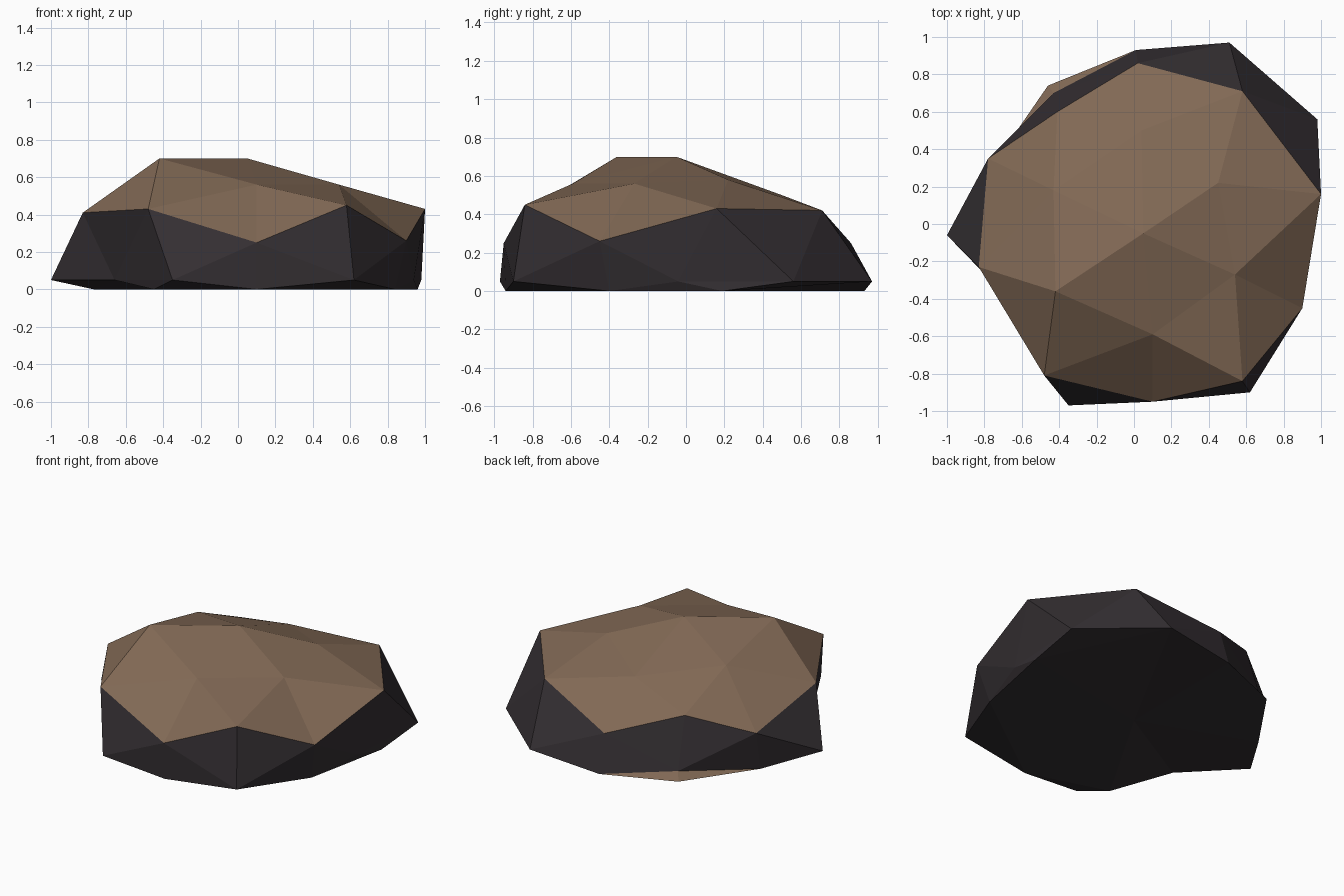
import bpy, bmesh
from mathutils import Vector

if "Cube" in bpy.data.objects:
    bpy.data.objects.remove(bpy.data.objects["Cube"])

# Rock corners, grouped by level: crown, shoulder, foot
CROWN = [(.05, -.05, .70), (-.42, -.36, .70), (.10, -.59, .56), (.54, -.27, .56),
         (.45, .22, .58), (.04, .50, .50), (-.43, .18, .58)]
SHOULDER = [(-.48, -.81, .43), (.10, -.95, .25), (.58, -.84, .45), (.90, -.45, .26),
            (1.0, .16, .43), (.58, .71, .42), (.02, .86, .25), (-.41, .60, .39),
            (-.78, .35, .27), (-.83, -.23, .41)]
FOOT = [(-1, -.06, .05), (-.66, -.41, .05), (-.45, -.77, 0), (-.35, -.97, .05),
        (.10, -.94, 0), (.62, -.90, .05), (.84, -.40, 0), (.94, -.04, .05),
        (.96, .19, 0), (.98, .56, .05), (.51, .97, .05), (.01, .93, 0),
        (-.46, .74, 0), (-.43, .70, .05), (-.77, .29, 0), (0, 0, 0)]
corners = [Vector(p) for p in CROWN + SHOULDER + FOOT]
core = Vector((0, 0, .25))


def on_sphere(p):
    d = p - core
    return Vector((d.x, d.y, d.z * 2.5)).normalized()


def material(name, rgb):
    m = bpy.data.materials.new(name)
    m.diffuse_color = (*rgb, 1)
    m.use_nodes = True
    m.node_tree.nodes["Principled BSDF"].inputs["Base Color"].default_value = m.diffuse_color
    return m


# Facets: hull the corners on a sphere, then move them to their real places
bm = bmesh.new()
home = {bm.verts.new(on_sphere(p)): p for p in corners}
bmesh.ops.convex_hull(bm, input=bm.verts[:])
for v, p in home.items():
    v.co = p
bmesh.ops.recalc_face_normals(bm, faces=bm.faces[:])
bm.normal_update()

# Earth on the facets that point up, dark stone elsewhere
for f in bm.faces:
    f.material_index = 1 if f.normal.z > .66 else 0

mesh = bpy.data.meshes.new("rock")
bm.to_mesh(mesh)
bm.free()
mesh.materials.append(material("dark_stone", (.034, .028, .032)))
mesh.materials.append(material("brown_earth", (.22, .14, .09)))
rock = bpy.data.objects.new("rock", mesh)
bpy.context.collection.objects.link(rock)
